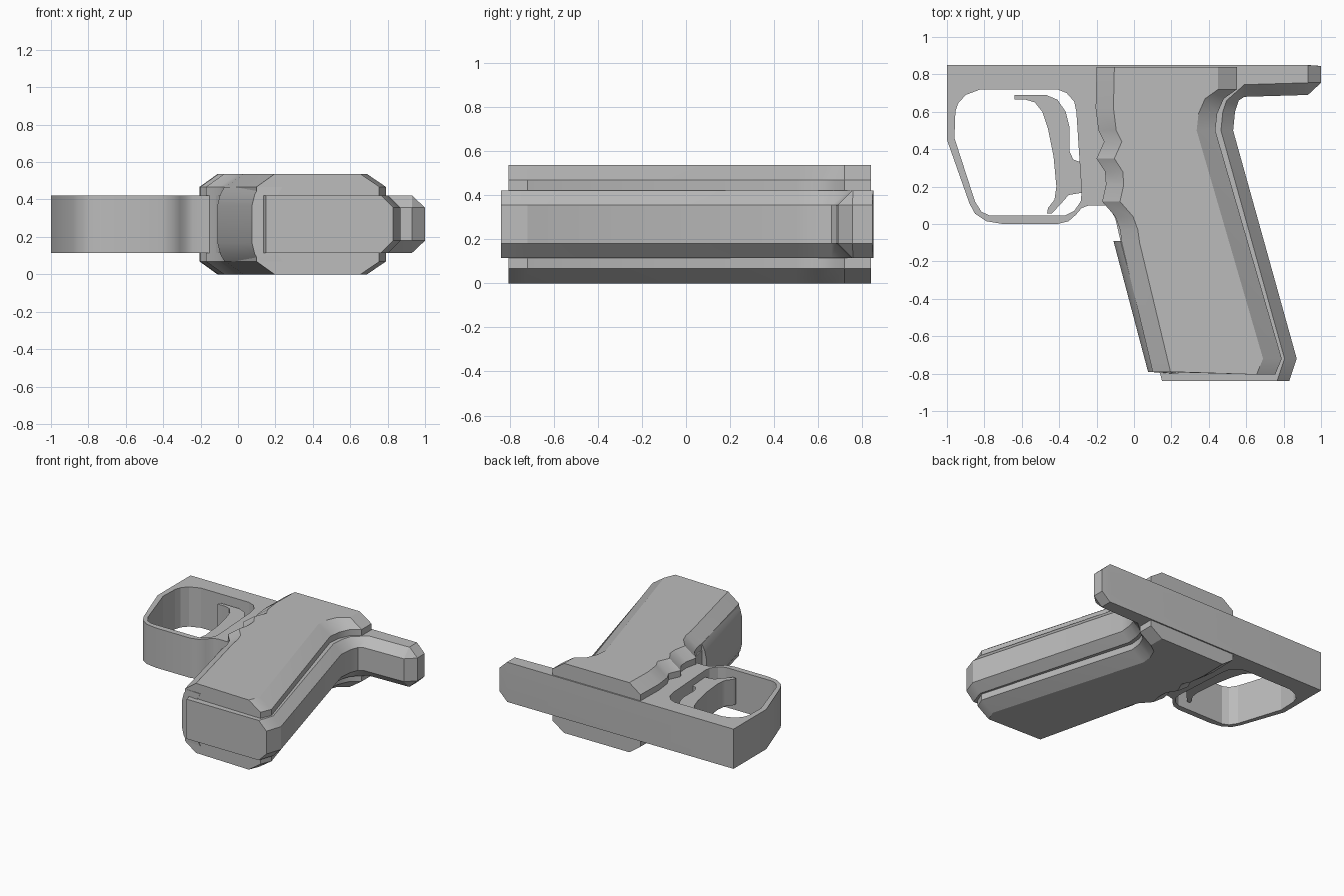
import bpy
import bmesh

if "Cube" in bpy.data.objects:
    bpy.data.objects.remove(bpy.data.objects["Cube"], do_unlink=True)

MID = 0.268  # height of the plane of symmetry

grey = bpy.data.materials.new("plain grey")
grey.use_nodes = True
grey.diffuse_color = (0.5, 0.5, 0.5, 1)
grey.node_tree.nodes["Principled BSDF"].inputs["Base Color"].default_value = grey.diffuse_color


def shift(points, dx, dy):
    return [(x + dx, y + dy) for x, y in points]


def slab(name, half_layers):
    """Loft outlines (half thickness, points), thickest first, mirrored about MID."""
    layers = [(MID - h, pts) for h, pts in half_layers]
    layers += [(MID + h, pts) for h, pts in reversed(half_layers)]
    bm = bmesh.new()
    rings = [[bm.verts.new((x, y, z)) for x, y in pts] for z, pts in layers]
    bm.faces.new(rings[0])
    bm.faces.new(rings[-1])
    for low, high in zip(rings, rings[1:]):
        for i in range(len(low)):
            j = (i + 1) % len(low)
            bm.faces.new((low[i], low[j], high[j], high[i]))
    bmesh.ops.recalc_face_normals(bm, faces=bm.faces)
    mesh = bpy.data.meshes.new(name)
    bm.to_mesh(mesh)
    bm.free()
    mesh.materials.append(grey)
    obj = bpy.data.objects.new(name, mesh)
    bpy.context.collection.objects.link(obj)
    return obj


def smooth(obj):
    bpy.ops.object.select_all(action="DESELECT")
    obj.select_set(True)
    bpy.context.view_layer.objects.active = obj
    bpy.ops.object.shade_smooth_by_angle(angle=0.55)


# Frame: rail, guard outside, front strap, base, back strap and tang
guard_side = [(-1, 0.85), (-1, 0.45), (-0.88, 0.11), (-0.85, 0.055), (-0.79, 0.015),
              (-0.7, 0), (-0.41, 0), (-0.35, 0.015), (-0.31, 0.05), (-0.28, 0.085),
              (-0.24, 0.1), (-0.14, 0.1), (-0.1, 0.03), (-0.07, -0.1), (0.1, -0.72),
              (0.14, -0.8), (0.15, -0.84)]
back_strap = [(0.83, -0.84), (0.87, -0.72), (0.53, 0.5), (0.54, 0.6), (0.56, 0.66)]
tang = [(0.59, 0.68), (0.93, 0.69)]
tang_end = [(1, 0.755), (1, 0.845)]
corner = [(0.93, 0.85)]
full = guard_side + back_strap + tang + tang_end + corner
cut_in = (guard_side + shift(back_strap, -0.065, 0) + shift(tang, 0, 0.065)
          + shift(tang_end, -0.069, 0.003) + corner)
frame = slab("frame", [(0.153, cut_in), (0.088, full)])

# Opening inside the guard
opening = [(-0.96, 0.46), (-0.955, 0.6), (-0.94, 0.645), (-0.9, 0.69), (-0.82, 0.72),
           (-0.41, 0.72), (-0.36, 0.7), (-0.32, 0.655), (-0.308, 0.6), (-0.28, 0.17),
           (-0.285, 0.12), (-0.32, 0.07), (-0.37, 0.045), (-0.77, 0.045),
           (-0.815, 0.065), (-0.85, 0.12)]
cutter = slab("guard_opening_cutter", [(0.3, opening)])
cutter.hide_render = True
cutter.hide_viewport = True
cut = frame.modifiers.new("guard opening", "BOOLEAN")
cut.operation = "DIFFERENCE"
cut.solver = "EXACT"
cut.object = cutter

# Grip body with bevelled side panels
front_edge = [(-0.2, 0.84), (-0.205, 0.62), (-0.19, 0.5), (-0.16, 0.44), (-0.2, 0.35),
              (-0.155, 0.28), (-0.15, 0.21), (-0.17, 0.12), (-0.1, 0.04),
              (-0.075, -0.03), (-0.065, -0.1), (0.1, -0.79)]
back_edge = [(0.755, -0.805), (0.79, -0.72), (0.435, 0.5), (0.445, 0.59), (0.48, 0.67),
             (0.55, 0.72), (0.55, 0.84)]
panel_face = shift(front_edge, 0.095, 0) + shift(back_edge, -0.1, 0)
grip = slab("grip_body", [(MID, panel_face), (0.2, front_edge + back_edge)])

# Raised front strap, rounded off towards the panels
strap = [(-0.11, -0.09), (0.075, -0.79), (0.2, -0.8), (0.03, -0.1)]
strap_side = shift(strap, 0.038, 0)
front_strap = slab("front_strap", [(0.2, strap_side), (0.16, shift(strap, 0.015, 0)), (0.1, strap)])

# Curved trigger
trigger_shape = [(-0.64, 0.69), (-0.47, 0.69), (-0.41, 0.665), (-0.365, 0.6),
                 (-0.345, 0.52), (-0.345, 0.39), (-0.325, 0.345), (-0.27, 0.325),
                 (-0.26, 0.17), (-0.35, 0.155), (-0.38, 0.12), (-0.44, 0.055),
                 (-0.465, 0.055), (-0.46, 0.085), (-0.425, 0.13), (-0.415, 0.2),
                 (-0.43, 0.36), (-0.46, 0.51), (-0.49, 0.6), (-0.53, 0.65),
                 (-0.58, 0.665), (-0.64, 0.665)]
trigger = slab("trigger", [(0.1, trigger_shape)])

for part in (frame, grip, front_strap, trigger):
    smooth(part)
